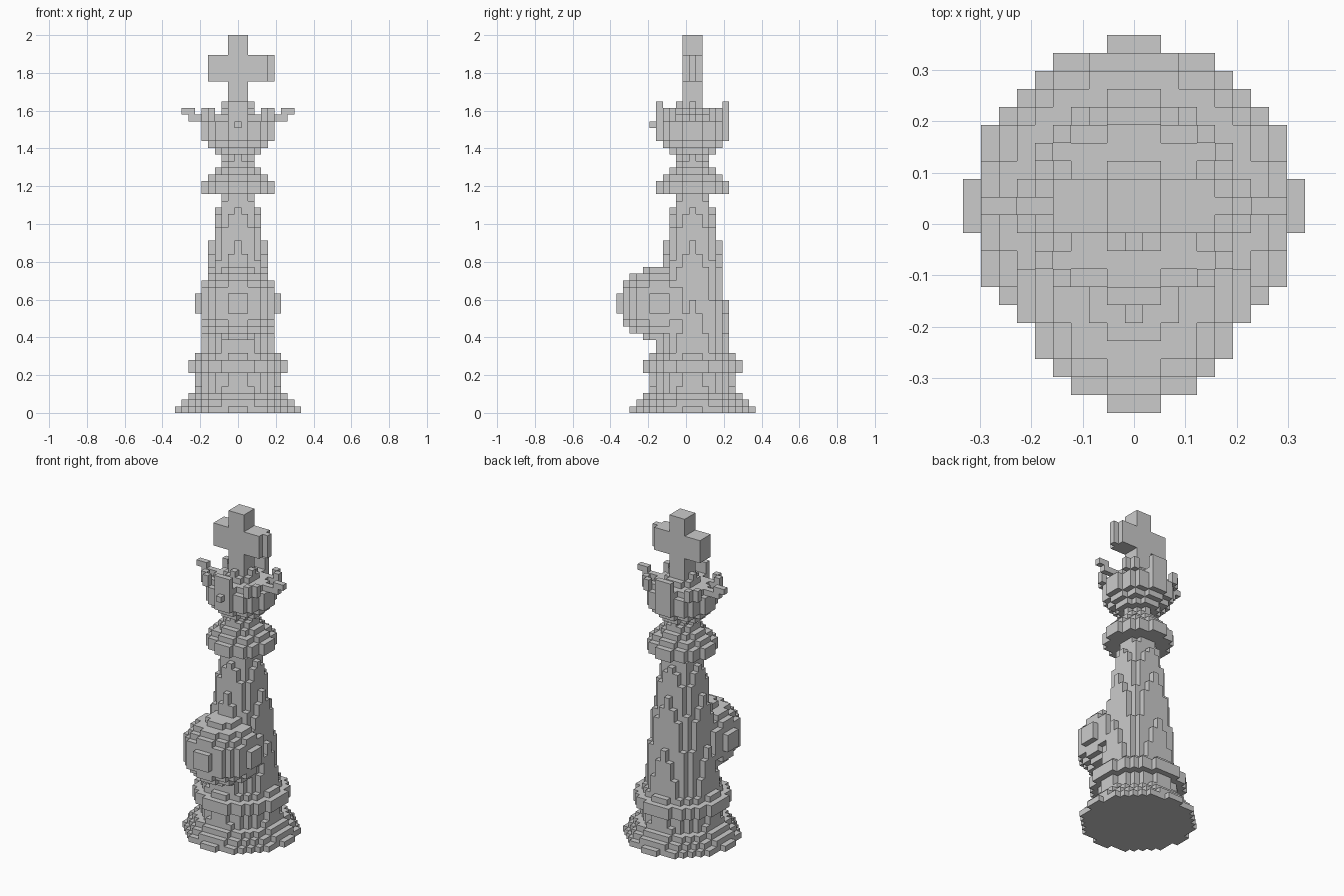
import bpy, bmesh
from mathutils import Vector

if "Cube" in bpy.data.objects:
    bpy.data.objects.remove(bpy.data.objects["Cube"])

V = 2 / 57      # block size: the piece is 57 blocks tall
CY = 1          # the turned body sits one block behind the origin


def turned(rings):
    """Stack of block discs from (first layer, last layer, radius start, radius end)."""
    cells = set()
    for z0, z1, r0, r1 in rings:
        for z in range(z0, z1 + 1):
            r = r0 + (r1 - r0) * (z - z0) / max(1, z1 - z0)
            for x in range(-10, 11):
                for y in range(-10, 11):
                    if x * x + y * y <= r * r:
                        cells.add((x, y + CY, z))
    return cells


def box(x0, x1, y0, y1, z0, z1):
    return {(x, y, z) for x in range(x0, x1 + 1)
            for y in range(y0, y1 + 1) for z in range(z0, z1 + 1)}


def ellipsoid(c, r):
    return {p for p in box(-12, 12, -14, 12, c[2] - 8, c[2] + 8)
            if sum(((p[i] - c[i]) / r[i]) ** 2 for i in range(3)) <= 1}


parts = {}

# Stepped foot with a raised ring
parts["base"] = turned([(0, 0, 9.15, 9.15), (1, 1, 8.3, 8.3), (2, 2, 7.3, 7.3),
                        (3, 5, 6.4, 6.2), (6, 7, 7.3, 7.3), (8, 8, 6.3, 6.3)])

# Tapering column
parts["column"] = turned([(9, 16, 5.6, 5.0), (17, 25, 4.95, 4.0),
                          (26, 30, 3.9, 3.0), (31, 32, 2.9, 2.8)])

# Round bulge on the front of the column
parts["front_bulge"] = ellipsoid((0, -4, 16), (6.3, 6.3, 5.5))

# Collar and neck
parts["collar"] = turned([(33, 34, 5.2, 5.2), (35, 35, 4.3, 4.3), (36, 36, 3.2, 3.2),
                          (37, 37, 2.3, 2.3), (38, 38, 2.0, 2.0)])

# Crown bowl with rim points and a front stud
crown = turned([(39, 39, 3.2, 3.2), (40, 40, 4.3, 4.3), (41, 43, 5.1, 5.2),
                (44, 44, 4.3, 4.3), (45, 45, 2.3, 2.3)])
crown |= {(0, -5, 43)}
for s in (-1, 1):
    crown |= box(-1, 1, CY + 5 * s, CY + 5 * s, 44, 46)
    for x in (5, 6, 7):
        crown.add((s * x, CY, 44))
    for x in (7, 8):
        crown.add((s * x, CY, 45))
    for t in (-1, 1):
        crown |= {(4 * s, CY + 3 * t, 44), (4 * s, CY + 4 * t, 44),
                  (5 * s, CY + 3 * t, 44), (5 * s, CY + 3 * t, 45),
                  (4 * s, CY + 4 * t, 45)}
parts["crown"] = crown

# Cross on top with its small footing
parts["cross"] = (box(-1, 1, 0, 2, 46, 56) | box(-4, 4, 0, 2, 50, 53)
                  | box(5, 5, 1, 1, 50, 53) | box(-2, 2, 1, 1, 46, 46)
                  | {(0, -1, 46)})

solid = set().union(*parts.values())
DIRS = [Vector(d) for d in ((1, 0, 0), (-1, 0, 0), (0, 1, 0),
                            (0, -1, 0), (0, 0, 1), (0, 0, -1))]


def build(name, cells):
    """Make a mesh from the exposed block faces only."""
    bm = bmesh.new()
    for c in cells:
        for d in DIRS:
            if tuple(int(a + b) for a, b in zip(c, d)) in solid:
                continue
            u = Vector((d.y, d.z, d.x))
            w = d.cross(u)
            mid = Vector((c[0], c[1], c[2] + 0.5)) + d * 0.5
            quad = [mid + (u * a + w * b) * 0.5
                    for a, b in ((-1, -1), (1, -1), (1, 1), (-1, 1))]
            bm.faces.new([bm.verts.new(q * V) for q in quad])
    bmesh.ops.remove_doubles(bm, verts=bm.verts, dist=V * 0.01)
    mesh = bpy.data.meshes.new(name)
    bm.to_mesh(mesh)
    bm.free()
    bpy.context.collection.objects.link(bpy.data.objects.new(name, mesh))


used = set()
for name, cells in parts.items():
    build(name, cells - used)
    used |= cells
